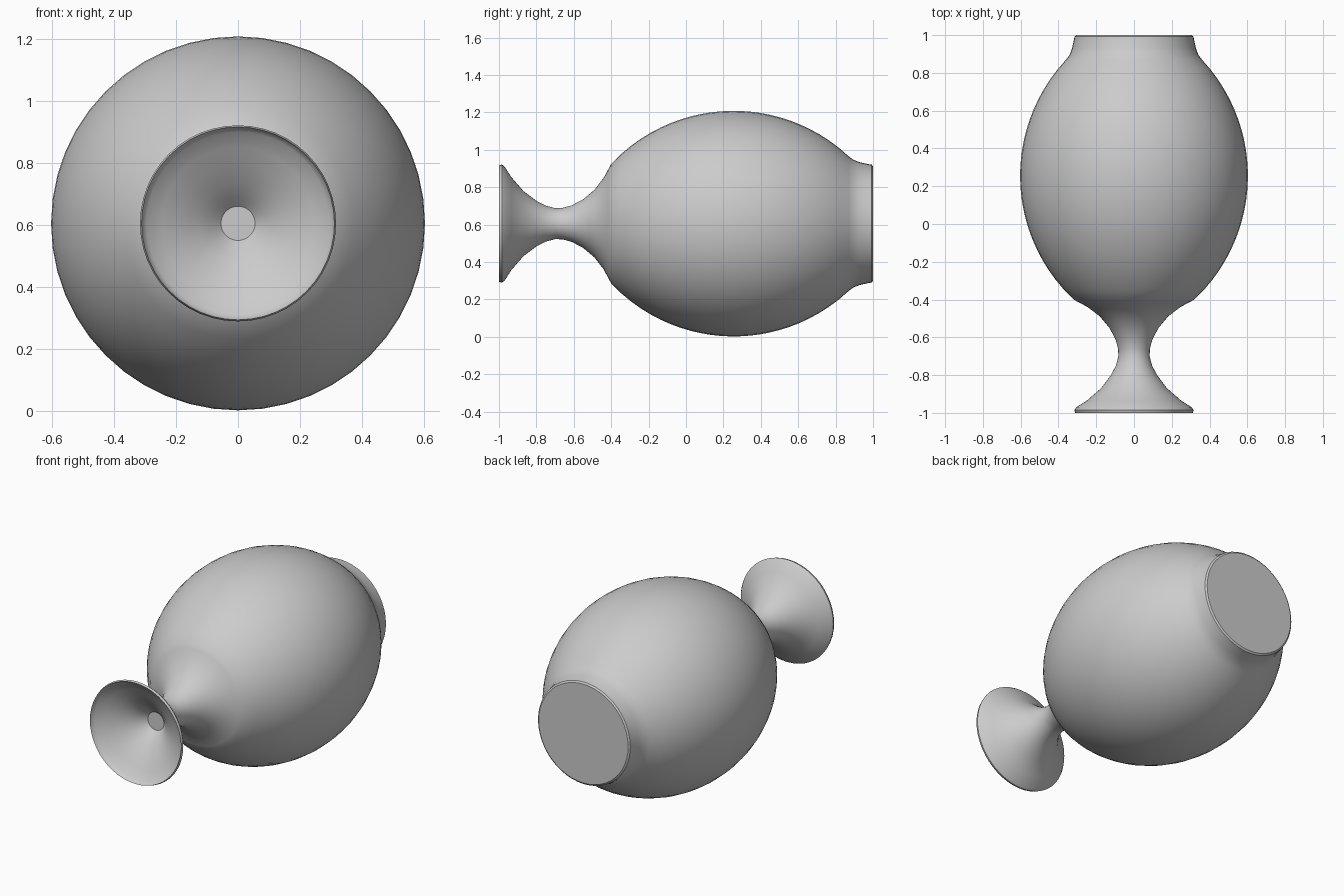
import bpy, bmesh, math

if "Cube" in bpy.data.objects:
    bpy.data.objects.remove(bpy.data.objects["Cube"])

SEG = 48
CZ = 0.605  # height of the lying axis

# Profile as (position along y, radius): hollow foot inside, then outside
foot_inside = [(-0.80, 0.0), (-0.80, 0.055), (-0.83, 0.085), (-0.87, 0.13),
               (-0.91, 0.19), (-0.945, 0.245), (-0.975, 0.295), (-0.99, 0.308)]
foot_outside = [(-1.0, 0.311), (-0.985, 0.316), (-0.97, 0.305), (-0.935, 0.25),
                (-0.87, 0.175), (-0.80, 0.122), (-0.75, 0.096), (-0.70, 0.083),
                (-0.66, 0.084), (-0.61, 0.098), (-0.55, 0.13), (-0.49, 0.18),
                (-0.44, 0.245), (-0.415, 0.292)]
# Body bulge is a circular arc
N = 24
body = []
for i in range(N + 1):
    y = -0.40 + (0.87 + 0.40) * i / N
    body.append((y, math.sqrt(0.899 ** 2 - (y - 0.255) ** 2) - 0.296))
# Short collar with a closed flat end
collar = [(0.895, 0.341), (0.93, 0.328), (0.975, 0.318), (0.993, 0.315),
          (1.0, 0.305), (1.0, 0.0)]


def lathe(name, profile):
    bm = bmesh.new()
    rings = []
    for y, r in profile:
        if r == 0:
            rings.append([bm.verts.new((0, y, CZ))])
        else:
            rings.append([bm.verts.new((r * math.cos(2 * math.pi * k / SEG), y,
                                        CZ + r * math.sin(2 * math.pi * k / SEG)))
                          for k in range(SEG)])
    for a, b in zip(rings, rings[1:]):
        for k in range(SEG):
            n = (k + 1) % SEG
            if len(a) == 1:
                bm.faces.new((a[0], b[k], b[n]))
            elif len(b) == 1:
                bm.faces.new((a[k], b[0], a[n]))
            else:
                bm.faces.new((a[k], b[k], b[n], a[n]))
    bmesh.ops.recalc_face_normals(bm, faces=bm.faces)
    mesh = bpy.data.meshes.new(name)
    bm.to_mesh(mesh)
    bm.free()
    obj = bpy.data.objects.new(name, mesh)
    bpy.context.collection.objects.link(obj)
    bpy.context.view_layer.objects.active = obj
    obj.select_set(True)
    bpy.ops.object.shade_smooth_by_angle(angle=math.radians(30))
    return obj


# Goblet-shaped vessel lying on its side
lathe("goblet", foot_inside + foot_outside + body + collar)
